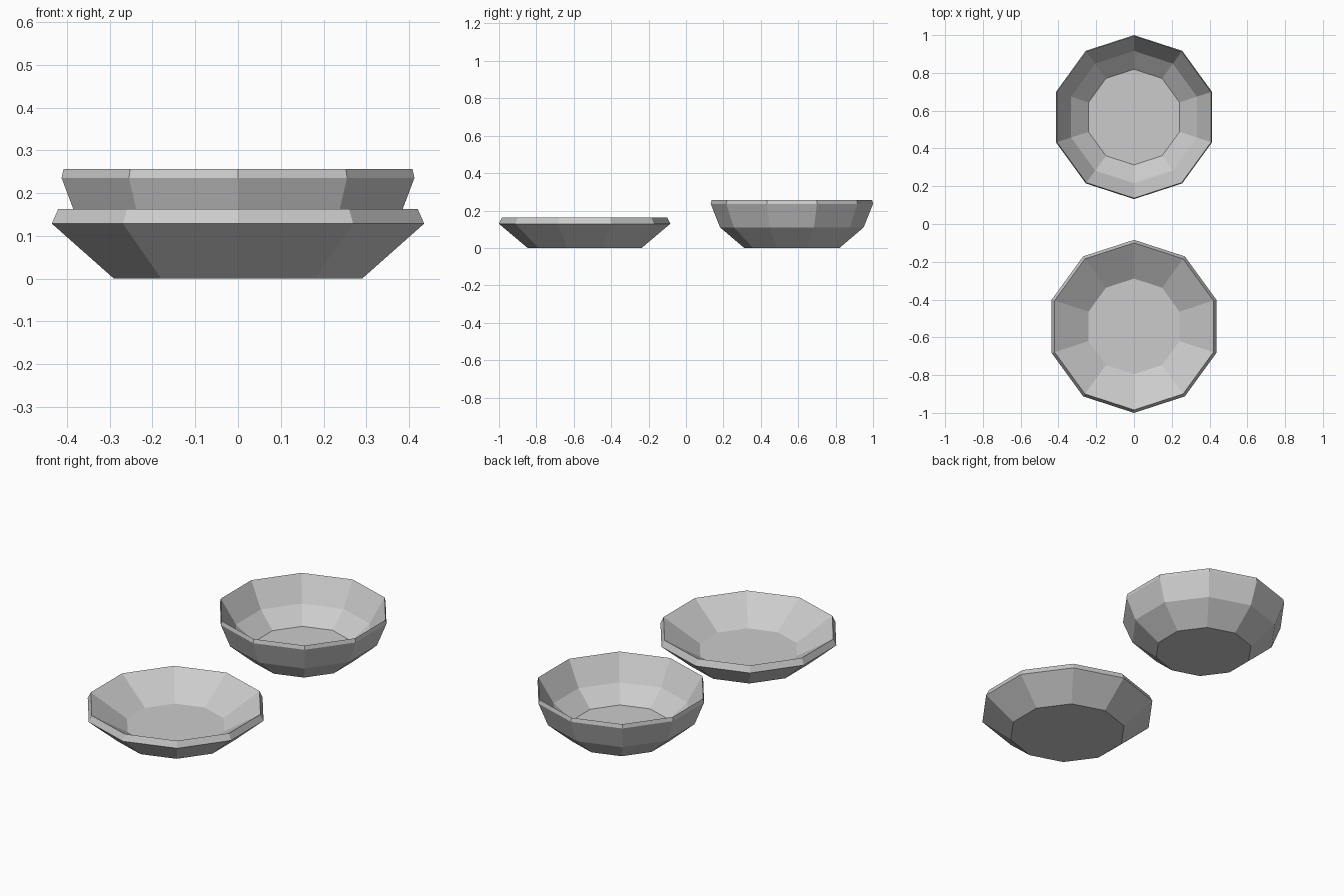
import bpy, bmesh
from math import cos, sin, pi

if "Cube" in bpy.data.objects:
    bpy.data.objects.remove(bpy.data.objects["Cube"])

SIDES = 10


def lathe(name, profile, y):
    """Spin a (radius, z) profile into a closed, flat-faced ten-sided dish."""
    bm = bmesh.new()
    rings = []
    for r, z in profile:
        angles = [pi / 2 + 2 * pi * i / SIDES for i in range(SIDES)]
        rings.append([bm.verts.new((r * cos(a), r * sin(a), z)) for a in angles])
    for low, high in zip(rings, rings[1:]):
        for i in range(SIDES):
            j = (i + 1) % SIDES
            bm.faces.new((low[i], low[j], high[j], high[i]))
    bm.faces.new(rings[0][::-1])   # underside
    bm.faces.new(rings[-1])        # inner floor
    mesh = bpy.data.meshes.new(name)
    bm.to_mesh(mesh)
    bm.free()
    obj = bpy.data.objects.new(name, mesh)
    obj.location.y = y
    bpy.context.collection.objects.link(obj)
    return obj


# Shallow plate: base, outer lip, sharp rim, inner floor
lathe("plate", [(0.305, 0), (0.458, 0.129), (0.442, 0.163), (0.253, 0.043)], -0.542)

# Deep bowl: base, outer bend, lip, sharp rim, inner bend, inner floor
lathe("bowl", [(0.255, 0), (0.384, 0.110), (0.434, 0.236), (0.429, 0.257),
               (0.350, 0.125), (0.253, 0.045)], 0.566)
